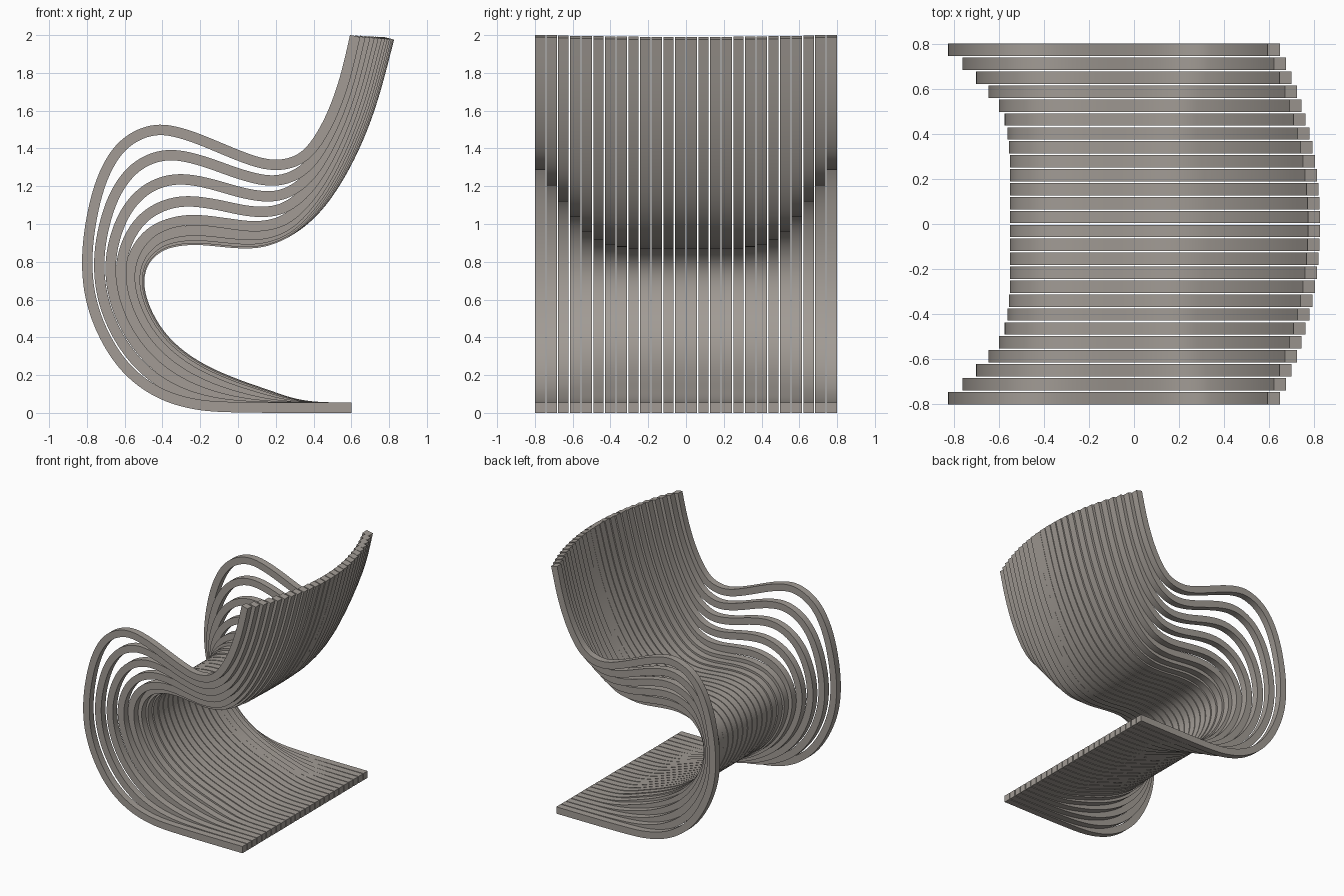
import bpy, bmesh
from mathutils import Vector

if "Cube" in bpy.data.objects:
    bpy.data.objects.remove(bpy.data.objects["Cube"])

COUNT, WIDTH, THICK = 26, 0.055, 0.055
STEPS = 8

# centre lines (x, z) of the outermost and the middle slat, matched point by point
OUTER = [(.60, .0275), (.30, .0275), (0, .03), (-.20, .040), (-.405, .097), (-.58, .22), (-.705, .40),
         (-.782, .61), (-.80, .81), (-.773, 1.045), (-.705, 1.277), (-.60, 1.43), (-.435, 1.503),
         (-.27, 1.473), (-.01, 1.367), (.19, 1.308), (.34, 1.345), (.455, 1.49), (.557, 1.735), (.62, 1.995)]
MIDDLE = [(.60, .0275), (.40, .032), (.29, .050), (.15, .097), (-.01, .152), (-.21, .242), (-.37, .362),
          (-.475, .51), (-.527, .69), (-.50, .80), (-.41, .885), (-.30, .913), (-.20, .917),
          (0, .898), (.12, .902), (.25, .95), (.37, 1.035), (.487, 1.17), (.68, 1.55), (.80, 1.983)]
# how far each slat, counted from the side, has moved to the middle shape
SEAT_BLEND = [0, .23, .45, .65, .82, .915, .96, .985, 1, 1, 1, 1, 1]


def spline(pts):
    """Smooth curve through points, tangents weighted by chord length."""
    n = len(pts)
    d = [(pts[k + 1] - pts[k]).length for k in range(n - 1)]
    s = [(pts[k + 1] - pts[k]) / d[k] for k in range(n - 1)]
    tan = [s[0]] + [(s[k - 1] * d[k] + s[k] * d[k - 1]) / (d[k - 1] + d[k]) for k in range(1, n - 1)] + [s[-1]]
    out = []
    for k in range(n - 1):
        for j in range(STEPS):
            u = j / STEPS
            out.append(pts[k] * (2*u**3 - 3*u**2 + 1) + pts[k + 1] * (3*u**2 - 2*u**3)
                       + tan[k] * d[k] * (u**3 - 2*u**2 + u) + tan[k + 1] * d[k] * (u**3 - u**2))
    out.append(pts[-1])
    for _ in range(12):  # ease out small kinks
        out = [out[0]] + [(out[k - 1] + out[k] * 2 + out[k + 1]) / 4 for k in range(1, len(out) - 1)] + [out[-1]]
    return out


def slat_path(i):
    seat = SEAT_BLEND[i]
    back = 1 - (1 - i / 12.5) ** 2
    pts = []
    for k, (a, b) in enumerate(zip(OUTER, MIDDLE)):
        w = min(max((k - 15) / 3, 0), 1)
        pts.append(Vector(a).lerp(Vector(b), seat * (1 - w) + back * w))
    return spline(pts)


def build_slat(name, path, y, mat):
    bm = bmesh.new()
    rings = []
    for k, p in enumerate(path):
        t = (path[min(k + 1, len(path) - 1)] - path[max(k - 1, 0)]).normalized()
        if k == 0:
            t = Vector((-1, 0))
        nrm = Vector((-t.y, t.x)) * THICK / 2
        rings.append([bm.verts.new((q.x, y + h * WIDTH / 2, q.y))
                      for q, h in ((p + nrm, -1), (p + nrm, 1), (p - nrm, 1), (p - nrm, -1))])
    for a, b in zip(rings, rings[1:]):
        for j in range(4):
            bm.faces.new((a[j], a[(j + 1) % 4], b[(j + 1) % 4], b[j]))
    bm.faces.new(rings[0])
    bm.faces.new(rings[-1])
    bmesh.ops.recalc_face_normals(bm, faces=bm.faces)
    me = bpy.data.meshes.new(name)
    bm.to_mesh(me)
    bm.free()
    me.materials.append(mat)
    ob = bpy.data.objects.new(name, me)
    bpy.context.collection.objects.link(ob)
    ob.select_set(True)
    bpy.context.view_layer.objects.active = ob


wood = bpy.data.materials.new("warm grey wood")
wood.diffuse_color = (0.36, 0.33, 0.30, 1)
wood.use_nodes = True
wood.node_tree.nodes["Principled BSDF"].inputs["Base Color"].default_value = wood.diffuse_color

# slats side by side, shapes mirrored about the middle
for n in range(COUNT):
    y = -0.8 + WIDTH / 2 + n * (1.6 - WIDTH) / (COUNT - 1)
    build_slat(f"slat_{n + 1:02d}", slat_path(min(n, COUNT - 1 - n)), y, wood)
bpy.ops.object.shade_smooth_by_angle(angle=0.6)
